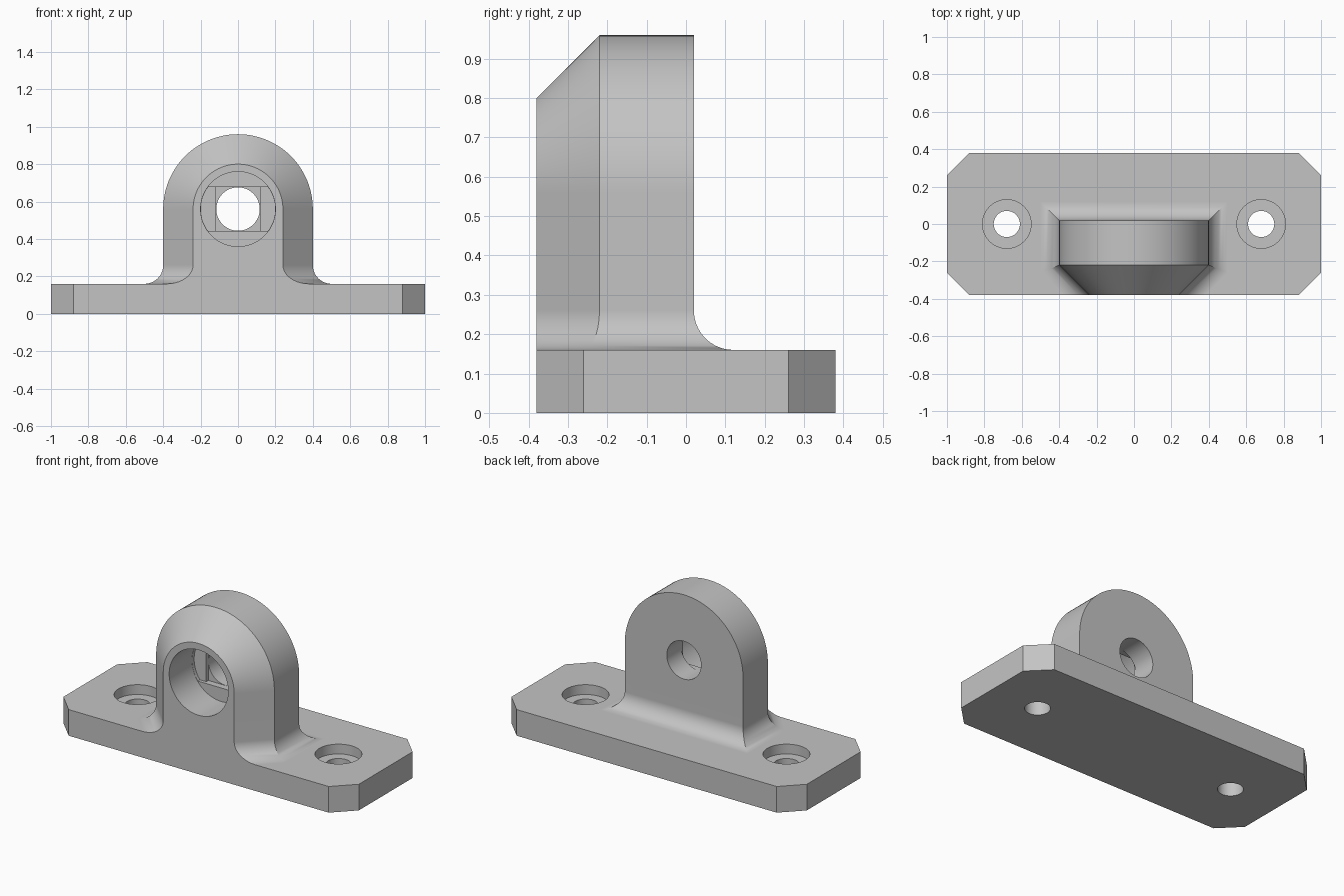
import bpy, bmesh, math
from math import sin, cos, pi, sqrt
from mathutils import Matrix

cube = bpy.data.objects.get("Cube")
if cube:
    bpy.data.objects.remove(cube, do_unlink=True)

grey = bpy.data.materials.new("plain grey")
grey.use_nodes = True
colour = (0.55, 0.55, 0.55, 1)
grey.diffuse_color = colour
grey.node_tree.nodes["Principled BSDF"].inputs["Base Color"].default_value = colour


def finish(bm, name):
    bmesh.ops.recalc_face_normals(bm, faces=bm.faces)
    mesh = bpy.data.meshes.new(name)
    bm.to_mesh(mesh)
    bm.free()
    mesh.materials.append(grey)
    ob = bpy.data.objects.new(name, mesh)
    bpy.context.collection.objects.link(ob)
    return ob


def prism(name, outline, start, end, along_y=False):
    """Extrude a 2D outline along z, or along y for an (x, z) outline."""
    bm = bmesh.new()
    place = (lambda u, v, w: (u, w, v)) if along_y else (lambda u, v, w: (u, v, w))
    low, high = ([bm.verts.new(place(u, v, w)) for u, v in outline] for w in (start, end))
    bm.faces.new(low)
    bm.faces.new(high)
    for i in range(len(outline)):
        bm.faces.new((low[i - 1], low[i], high[i], high[i - 1]))
    return finish(bm, name)


def circle(cx, cy, r, limit=9, n=64):
    """Circle outline, flattened above and below at the limit."""
    return [(cx + r * cos(2 * pi * (i + 0.5) / n),
             cy + max(-limit, min(limit, r * sin(2 * pi * (i + 0.5) / n)))) for i in range(n)]


def combine(target, other, operation):
    mod = target.modifiers.new(operation, 'BOOLEAN')
    mod.object, mod.operation, mod.solver = other, operation, 'EXACT'
    bpy.context.view_layer.objects.active = target
    bpy.ops.object.modifier_apply(modifier=mod.name)
    bpy.data.objects.remove(other, do_unlink=True)


# Base plate with clipped corners
X, Y, CUT, TOP = 1.0, 0.38, 0.12, 0.16
quarter = [(X, Y - CUT), (X - CUT, Y)]
half = quarter + [(-x, y) for x, y in reversed(quarter)]
bracket = prism("mounting_bracket", half + [(-x, -y) for x, y in half], 0, TOP)

# Upright lug: sections swept from one foot, over the arch, to the other foot
R, FRONT_R, AXIS, FILLET, STEPS, ARC = 0.4, 0.24, 0.56, 0.1, 10, 56
BACK, SHOULDER = 0.02, -0.22


def foot(d, z):
    return [(R + d, BACK + d, z), (R + d, SHOULDER - d * (sqrt(2) - 1), z),
            (FRONT_R + d * sqrt(2), -Y, z)]


right = [foot(FILLET, TOP - 0.06)]
for i in range(STEPS, -1, -1):
    a = pi / 2 * i / STEPS
    right.append(foot(FILLET * (1 - cos(a)), TOP + FILLET * (1 - sin(a))))
arch = []
for i in range(ARC + 1):
    c, s = cos(pi * i / ARC), sin(pi * i / ARC)
    arch.append([(r * c, y, AXIS + r * s)
                 for r, y in ((R, BACK), (R, SHOULDER), (FRONT_R, -Y))])
left = [[(-x, y, z) for x, y, z in sec] for sec in reversed(right)]

bm = bmesh.new()
rows = [[bm.verts.new(p) for p in sec] for sec in right + arch + left]
for a, b in zip(rows, rows[1:]):
    for k in (0, 1):
        bm.faces.new((a[k], a[k + 1], b[k + 1], b[k]))
for i in range(len(right) - 1):                       # fillet behind the lug
    bm.faces.new((rows[i][0], rows[i + 1][0], rows[-2 - i][0], rows[-1 - i][0]))
n = len(right) - 1
bm.faces.new([r[0] for r in rows[n:len(rows) - n]])   # back face
bm.faces.new([r[2] for r in rows])                    # front face
bm.faces.new(rows[0] + rows[-1][::-1])                # underside
combine(bracket, finish(bm, "lug"), 'UNION')

# Stepped bore through the lug: round, flat-sided, square, then a small round hole
HOLE = 0.117
square = [(-HOLE, AXIS - HOLE), (HOLE, AXIS - HOLE), (HOLE, AXIS + HOLE), (-HOLE, AXIS + HOLE)]
for outline, start, end in (
        (circle(0, AXIS, 0.2), -0.5, -0.16),
        (circle(0, AXIS, 0.199, HOLE), -0.2, -0.14),
        (square, -0.2, -0.12),
        (circle(0, AXIS, HOLE - 0.001), -0.2, 0.2)):
    combine(bracket, prism("bore_cutter", outline, start, end, True), 'DIFFERENCE')

# Counterbored screw holes
for side in (-0.68, 0.68):
    combine(bracket, prism("recess_cutter", circle(side, 0, 0.13), TOP - 0.06, 0.3), 'DIFFERENCE')
    combine(bracket, prism("screw_cutter", circle(side, 0, 0.07), -0.1, 0.3), 'DIFFERENCE')

# Smooth curved surfaces, crisp edges
bpy.ops.object.select_all(action='DESELECT')
bracket.select_set(True)
bpy.context.view_layer.objects.active = bracket
bpy.ops.object.shade_smooth_by_angle(angle=math.radians(25))
weighted = bracket.modifiers.new("even_shading", 'WEIGHTED_NORMAL')
weighted.keep_sharp = True
